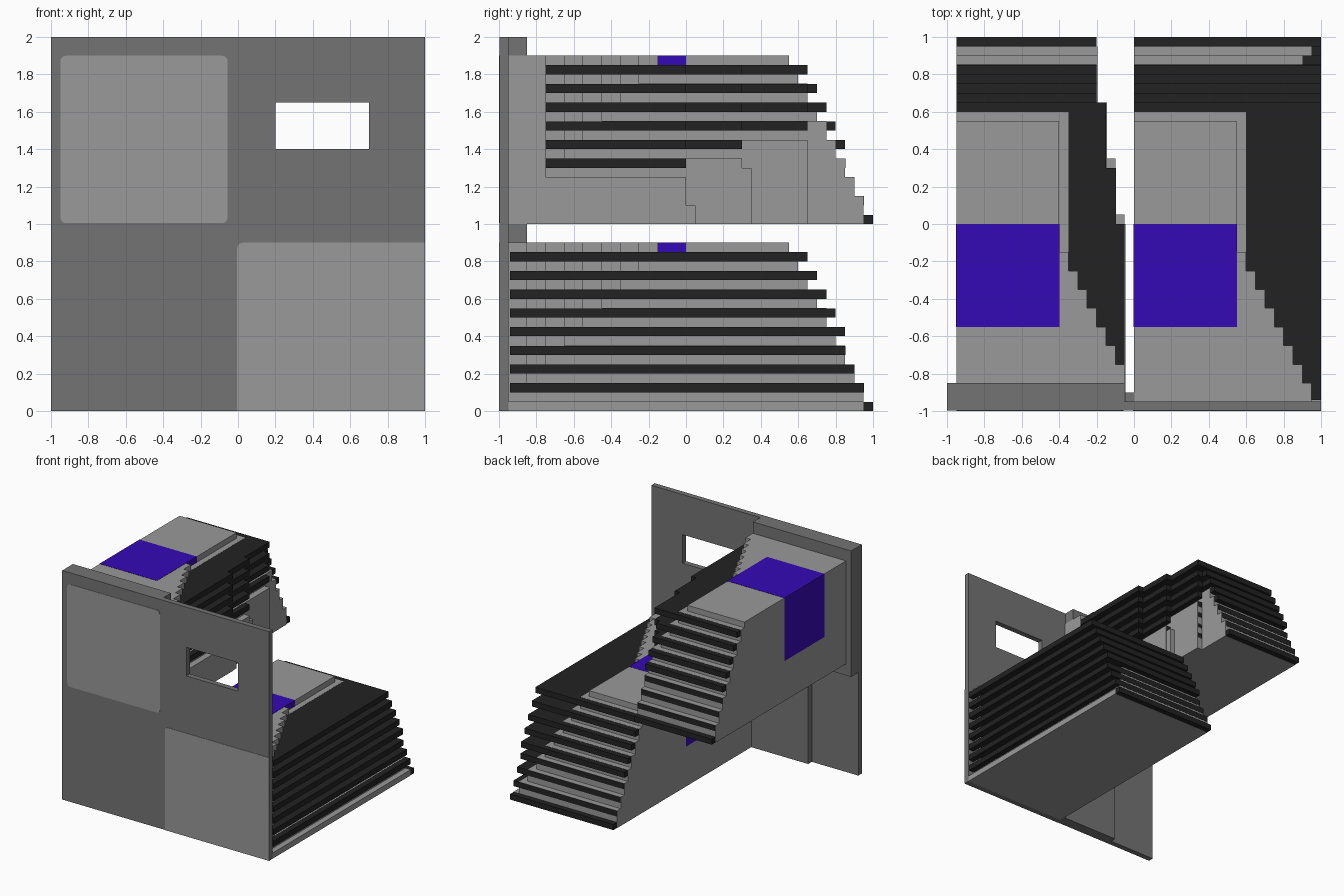
import bpy
import bmesh
import math

cube = bpy.data.objects.get("Cube")
if cube:
    bpy.data.objects.remove(cube, do_unlink=True)


def material(name, rgb):
    m = bpy.data.materials.new(name)
    m.use_nodes = True
    m.diffuse_color = (*rgb, 1)
    m.node_tree.nodes["Principled BSDF"].inputs["Base Color"].default_value = (*rgb, 1)
    return m


LIGHT = material("light grey", (0.32, 0.32, 0.32))
DARK = material("dark grey", (0.175, 0.175, 0.175))
BLACK = material("black", (0.016, 0.016, 0.016))
BLUE = material("violet blue", (0.036, 0.003, 0.47))


def add_object(name, bm, mat):
    bmesh.ops.recalc_face_normals(bm, faces=bm.faces)
    mesh = bpy.data.meshes.new(name)
    bm.to_mesh(mesh)
    bm.free()
    mesh.materials.append(mat)
    obj = bpy.data.objects.new(name, mesh)
    bpy.context.collection.objects.link(obj)
    return obj


def boxes(name, items, mat):
    """One object from boxes given as (x0, x1, y0, y1, z0, z1)."""
    bm = bmesh.new()
    for x0, x1, y0, y1, z0, z1 in items:
        if x1 - x0 < 1e-4 or y1 - y0 < 1e-4 or z1 - z0 < 1e-4:
            continue
        verts = bmesh.ops.create_cube(bm, size=1)["verts"]
        for v in verts:
            v.co.x = x1 if v.co.x > 0 else x0
            v.co.y = y1 if v.co.y > 0 else y0
            v.co.z = z1 if v.co.z > 0 else z0
    return add_object(name, bm, mat)


def front_plate(name, x0, x1, z0, z1, radii):
    """Thin plate; radii are for the corners from bottom left, anticlockwise."""
    bm = bmesh.new()
    points = []
    corners = [(x0, z0, 1, 1), (x1, z0, -1, 1), (x1, z1, -1, -1), (x0, z1, 1, -1)]
    for i, ((x, z, sx, sz), r) in enumerate(zip(corners, radii)):
        for s in range(5 if r else 1):
            a = math.pi + math.pi / 2 * (i + s / 4)
            points.append((x + r * (sx + math.cos(a)), z + r * (sz + math.sin(a))) if r else (x, z))
    face = bm.faces.new([bm.verts.new((x, -1, z)) for x, z in points])
    out = bmesh.ops.extrude_face_region(bm, geom=[face])["geom"]
    for v in out:
        if isinstance(v, bmesh.types.BMVert):
            v.co.y = -0.996
    add_object(name, bm, LIGHT)


# Slat height and how far back each slat reaches
SLATS = [(0.0, 1.0), (0.1, 0.952), (0.2, 0.902), (0.3, 0.852), (0.4, 0.85),
         (0.5, 0.8), (0.6, 0.75), (0.7, 0.7), (0.8, 0.65)]


def terraced_block(name, ox, oz, segments, base_x):
    """segments: (y start, y end, side limit, height of the solid side wall)."""
    core, slats = [], []

    def clipped(target, x1, y0, y1, z0, z1, inset=0.0, walls=False):
        for s0, s1, limit, height in segments:
            edge = min(x1, limit)
            if walls and z1 <= height + 1e-4:
                edge = limit + 0.005
            target.append((ox + inset, ox + edge, max(y0, s0), min(y1, s1), oz + z0, oz + z1))

    # Grey core, stepping outward as it goes down
    for n in range(10):
        e = min(0.55 + 0.05 * n, 0.95)
        z0, z1 = max(0, 0.75 - 0.1 * n), 0.85 - 0.1 * n
        if n == 0:
            z0, z1 = 0.85, 0.9
        else:
            z0, z1 = max(0, 0.85 - 0.1 * n), 0.95 - 0.1 * n
            if n == 1:
                z1 = 0.85
        clipped(core, e, -0.95, e, z0, z1, walls=True)
        # Saw-tooth flare towards the front wall
        for k in range(8):
            flare = 0.95 - 0.05 * k
            if flare > e + 0.01:
                clipped(core, flare, -0.95 + 0.1 * k, -0.85 + 0.1 * k, z0, z1)
    # Base
    core.append((ox, ox + base_x, -0.95, 0.65 if base_x < 0.95 else 0.95, oz, oz + 0.05))

    # Black slats
    for z, reach in SLATS:
        low = 0.05 if z == 0 and base_x > 0.95 else 0
        clipped(slats, 1.0 if not low else 0.999, 0.949 if z == 0 else -0.94, reach,
                z + (0.001 if z == 0 else 0), z + 0.049, inset=0.001)
    boxes(name + "_core", core, LIGHT)
    boxes(name + "_slats", slats, BLACK)

    # Blue cube set flush in the core
    boxes(name + "_blue_inset",
          [(ox - 0.002, ox + 0.552, -0.55, 0, oz + 0.35, oz + 0.902)], BLUE)


# Lower block, full width
terraced_block("lower_block", 0.0, 0.0, [(-1, 1, 1.0, 0)], 1.0)

# Upper block, its side stepping inward towards the back
terraced_block("upper_block", -0.95, 1.0,
               [(-1, 0, 0.9, 0.25), (0, 0.3, 0.85, 0.35),
                (0.3, 0.65, 0.8, 0.45), (0.65, 1, 0.75, 0.55)], 0.75)
boxes("upper_side_jogs", [(-0.3, -0.05, -0.01, 0.05, 1, 1.1),
                          (-0.3, -0.1, 0.29, 0.35, 1, 1.3)], LIGHT)

# Front wall around the window opening
F, B = -0.997, -0.95
boxes("front_wall", [(-1, 0.2, F, B, 0, 2), (0.7, 1, F, B, 0, 2),
                     (0.2, 0.7, F, B, 0, 1.4), (0.2, 0.7, F, B, 1.65, 2)], DARK)
# Thickened collar behind the wall and the lower backing slab
boxes("wall_collar", [(-1, -0.052, B, -0.85, 0.9, 2)], DARK)
boxes("wall_backing", [(-0.55, -0.001, B, -0.9, 0, 0.9)], DARK)

# Pale panels on the front
front_plate("upper_front_panel", -0.95, -0.055, 1.005, 1.9, (0.03, 0.03, 0.03, 0.03))
front_plate("lower_front_panel", -0.005, 1.0, 0.0, 0.9, (0, 0, 0, 0.03))
